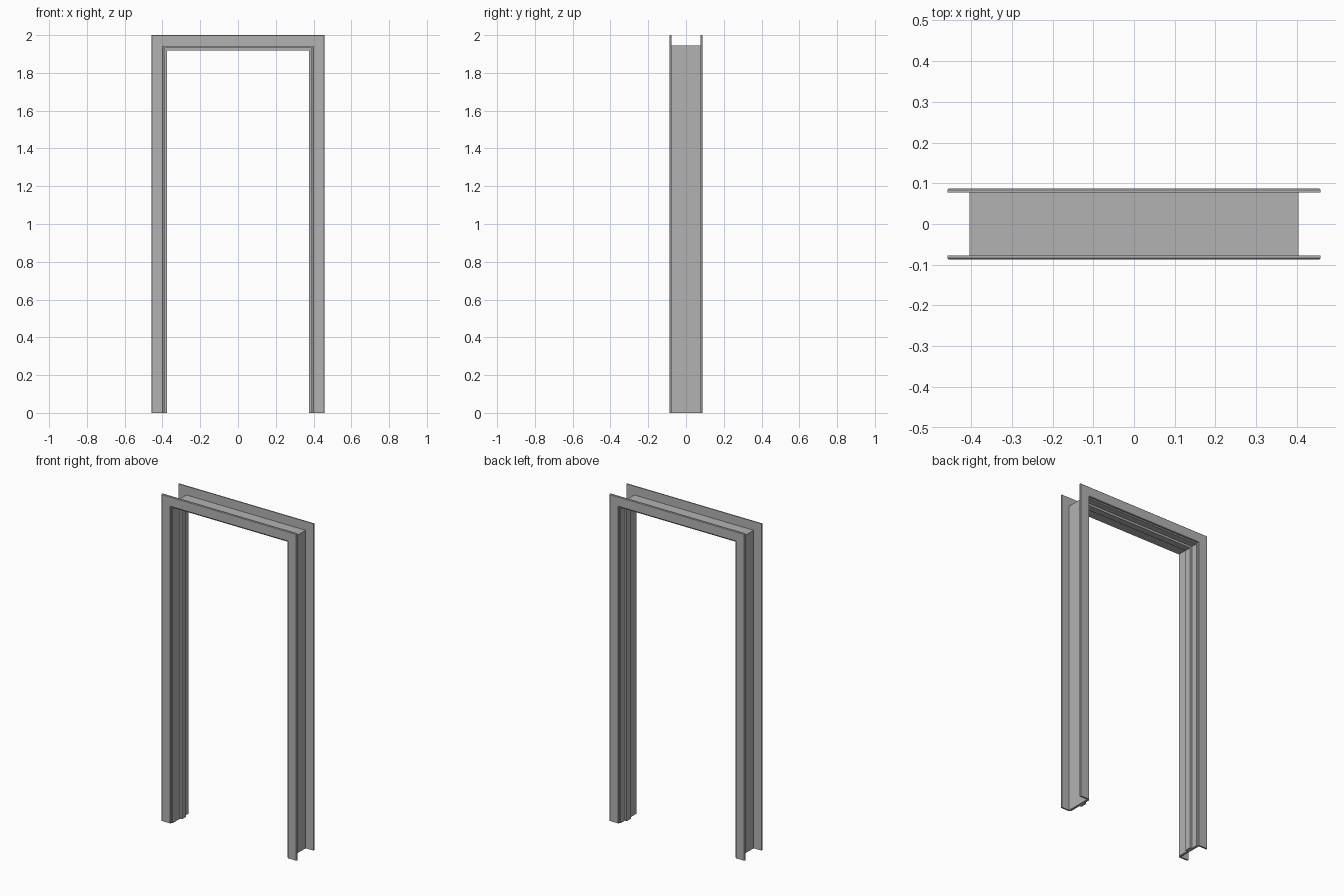
import bpy
import bmesh

cube = bpy.data.objects.get("Cube")
if cube:
    bpy.data.objects.remove(cube)

HALF_WIDTH, HEIGHT = 0.458, 2.0

paint = bpy.data.materials.new("grey paint")
paint.use_nodes = True
grey = (0.45, 0.45, 0.45, 1)
paint.diffuse_color = grey
paint.node_tree.nodes["Principled BSDF"].inputs["Base Color"].default_value = grey


def sweep_frame(name, profile):
    """Sweep a closed (inset, y) profile up, across and down with mitred corners."""
    bm = bmesh.new()
    rings = []
    for side, top in ((-1, 0), (-1, 1), (1, 1), (1, 0)):
        rings.append([bm.verts.new((side * (HALF_WIDTH - inset), y,
                                    (HEIGHT - inset) * top))
                      for inset, y in profile])
    n = len(profile)
    for a, b in zip(rings, rings[1:]):
        for i in range(n):
            j = (i + 1) % n
            bm.faces.new((a[i], a[j], b[j], b[i]))
    bm.faces.new(rings[0])
    bm.faces.new(rings[-1])
    bmesh.ops.recalc_face_normals(bm, faces=bm.faces)
    mesh = bpy.data.meshes.new(name)
    bm.to_mesh(mesh)
    bm.free()
    mesh.materials.append(paint)
    obj = bpy.data.objects.new(name, mesh)
    bpy.context.collection.objects.link(obj)
    return obj


# Jamb lining with the raised door stop
sweep_frame("jamb_lining", [
    (0.054, -0.077), (0.069, -0.077), (0.069, -0.005), (0.082, -0.005),
    (0.082, 0.036), (0.069, 0.036), (0.069, 0.077), (0.054, 0.077)])

# Flat casings with eased outer edges on both wall faces
for name, side in (("front_casing", -1), ("back_casing", 1)):
    sweep_frame(name, [(inset, side * y) for inset, y in (
        (0, 0.077), (0, 0.084), (0.003, 0.087),
        (0.059, 0.087), (0.061, 0.085), (0.061, 0.077))])
